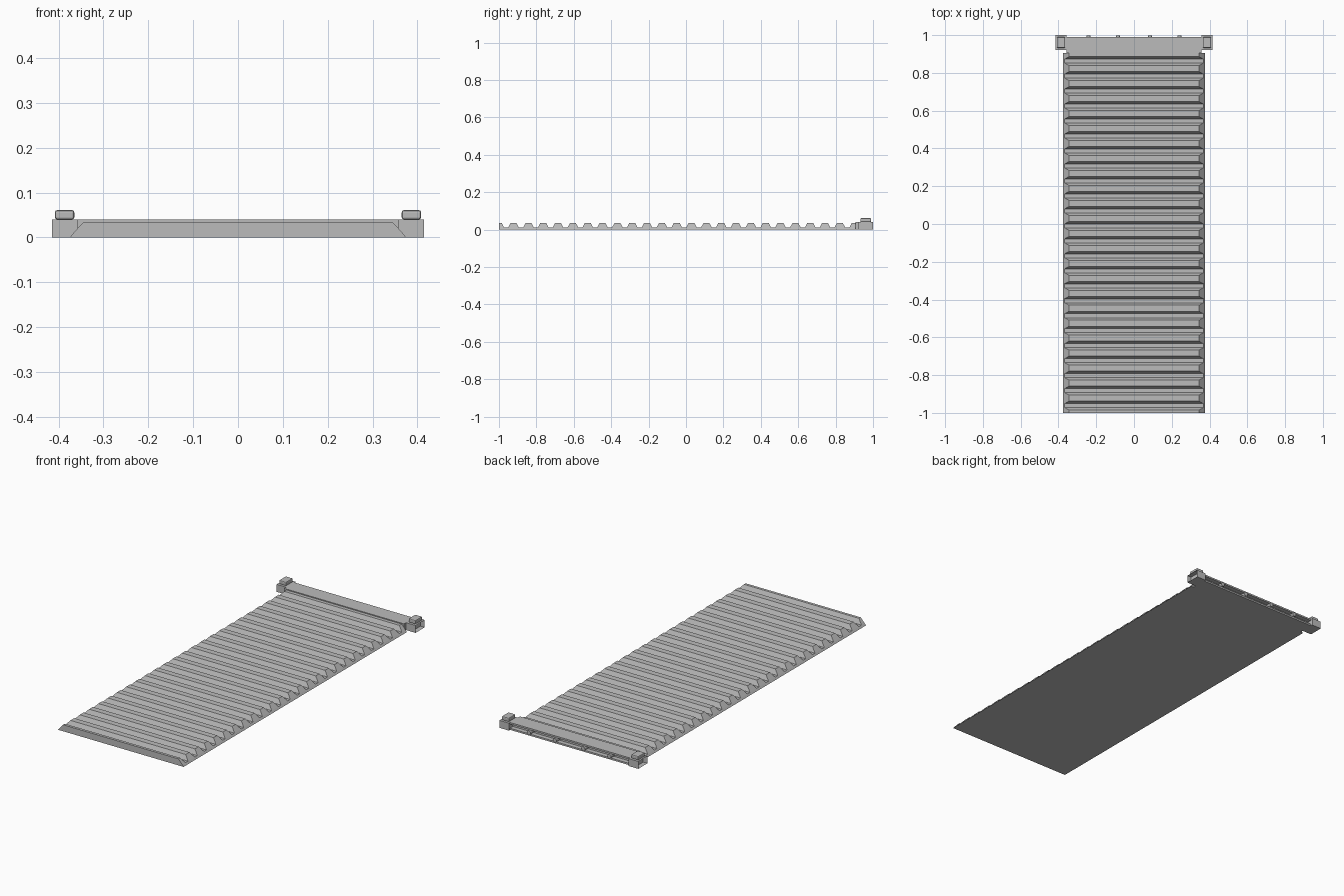
import bpy, bmesh
from math import pi
from mathutils import Matrix

cube = bpy.data.objects.get("Cube")
if cube:
    bpy.data.objects.remove(cube, do_unlink=True)

grey = bpy.data.materials.new("plain grey")
grey.use_nodes = True
COLOUR = (0.5, 0.5, 0.5, 1)
grey.diffuse_color = COLOUR
grey.node_tree.nodes["Principled BSDF"].inputs["Base Color"].default_value = COLOUR


def finish(name, bm):
    bmesh.ops.recalc_face_normals(bm, faces=bm.faces)
    mesh = bpy.data.meshes.new(name)
    bm.to_mesh(mesh)
    bm.free()
    mesh.materials.append(grey)
    ob = bpy.data.objects.new(name, mesh)
    bpy.context.scene.collection.objects.link(ob)
    return ob


def frustum(bm, low, high, z0, z1):
    """Solid between two rectangles (x0, x1, y0, y1)."""
    rings = []
    for (x0, x1, y0, y1), z in ((low, z0), (high, z1)):
        rings.append([bm.verts.new((x, y, z)) for x, y in
                      ((x0, y0), (x1, y0), (x1, y1), (x0, y1))])
    a, b = rings
    faces = [bm.faces.new(a[::-1]), bm.faces.new(b)]
    for i in range(4):
        j = (i + 1) % 4
        faces.append(bm.faces.new((a[i], a[j], b[j], b[i])))
    return faces


FRONT, SHEET_END = -1.0, 0.905
PLATE_Z, RIDGE_Z = 0.010, 0.035
PITCH = 0.0793

# Thin backing sheet with sloped side edges
bm = bmesh.new()
frustum(bm, (-.375, .375, FRONT, SHEET_END), (-.367, .367, FRONT, SHEET_END), 0, PLATE_Z)
finish("sheet", bm)


# Cross ridges, the first and last cut off at the sheet ends
def clamp(y):
    return max(FRONT, min(SHEET_END, y))


bm = bmesh.new()
for k in range(25):
    y = 0.902 - k * PITCH
    frustum(bm, (-.367, .367, clamp(y - .029), clamp(y + .029)),
            (-.344, .344, clamp(y - .016), clamp(y + .016)), PLATE_Z, RIDGE_Z)
finish("ridges", bm)

# Rear bar: channel section open to the back
bm = bmesh.new()
section = [(.905, 0), (.99, 0), (.99, .009), (.965, .009),
           (.965, .031), (.99, .031), (.99, .04), (.905, .04)]
face = bm.faces.new([bm.verts.new((-.358, y, z)) for y, z in section])
out = bmesh.ops.extrude_face_region(bm, geom=[face])
moved = [g for g in out["geom"] if isinstance(g, bmesh.types.BMVert)]
bmesh.ops.translate(bm, verts=moved, vec=(.716, 0, 0))
finish("rear_bar", bm)

# Small round pegs in the channel
bm = bmesh.new()
for x in (-.24, -.085, .085, .24):
    bmesh.ops.create_cone(bm, cap_ends=True, segments=12, radius1=.011, radius2=.011, depth=.036,
                          matrix=Matrix.Translation((x, .981, .02)) @ Matrix.Rotation(pi / 2, 4, 'X'))
finish("pegs", bm)

# End blocks with recessed outer faces, and bevelled knobs on top
for side, s in (("left", 1), ("right", -1)):
    bm = bmesh.new()
    xs = sorted((s * .358, s * .415))
    rect = (*xs, .922, 1.0)
    faces = frustum(bm, rect, rect, 0, .04)
    outer = max(faces, key=lambda f: s * f.calc_center_median().x)
    bmesh.ops.inset_region(bm, faces=[outer], thickness=.011)
    bmesh.ops.translate(bm, verts=outer.verts, vec=(-s * .025, 0, 0))
    finish(side + "_end_block", bm)

    bm = bmesh.new()
    xs = sorted((s * .365, s * .408))
    rect = (*xs, .932, .99)
    frustum(bm, rect, rect, .04, .061)
    knob = finish(side + "_knob", bm)
    bevel = knob.modifiers.new("soft edges", 'BEVEL')
    bevel.width = .005
    bevel.segments = 2
